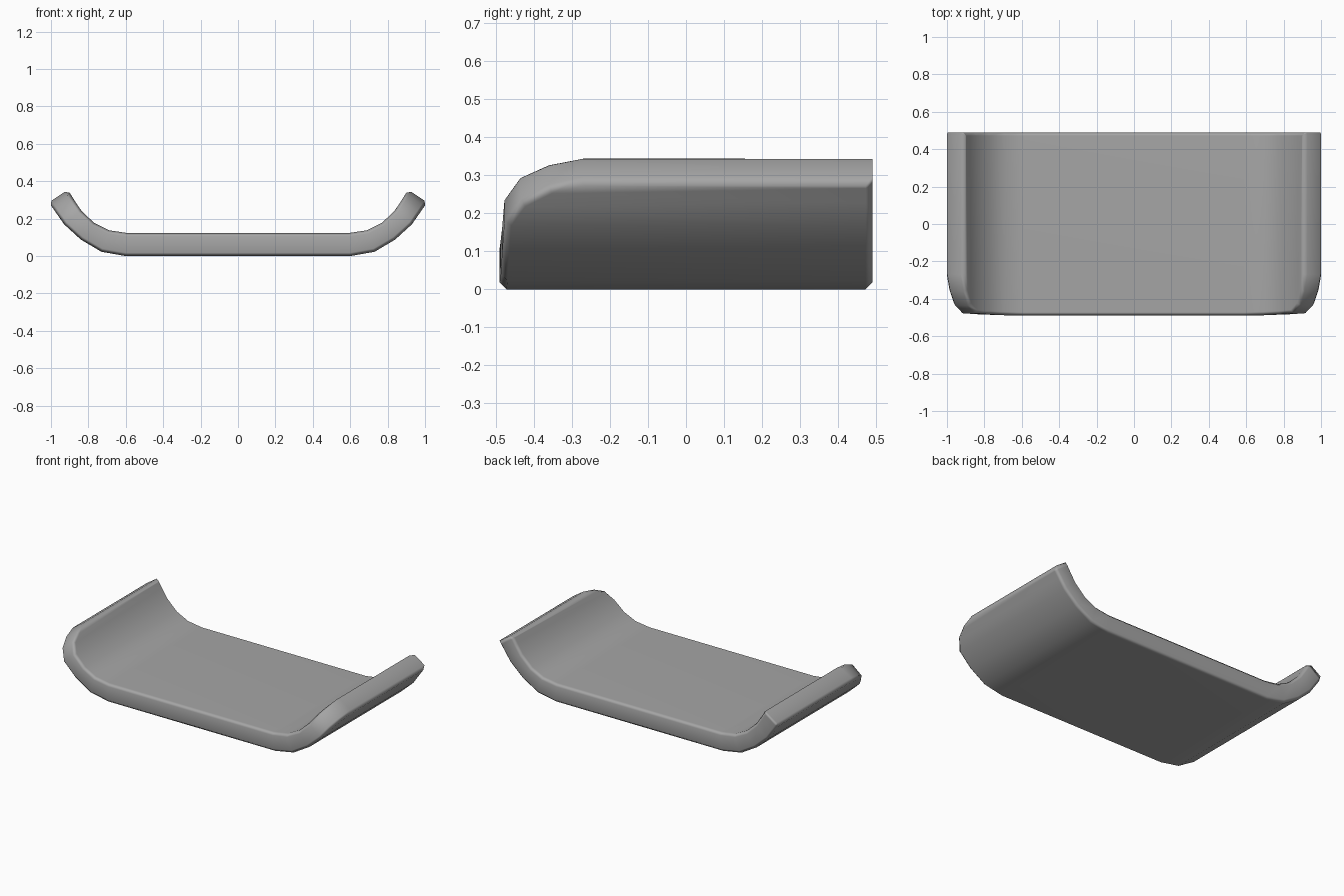
import bpy, bmesh

if "Cube" in bpy.data.objects:
    bpy.data.objects.remove(bpy.data.objects["Cube"])

# Right half cross-sections: inner (x, z), outer (x, z), front y.
# The last few sections step back in y to round the front corners.
HALF = [
    (0.59, 0.123, 0.60, 0.000, -0.490),
    (0.69, 0.138, 0.73, 0.023, -0.487),
    (0.77, 0.178, 0.84, 0.088, -0.483),
    (0.84, 0.245, 0.93, 0.170, -0.477),
    (0.878, 0.303, 0.970, 0.228, -0.435),
    (0.898, 0.336, 0.996, 0.265, -0.360),
    (0.912, 0.353, 1.012, 0.286, -0.270),
]
BACK = 0.49
BEVEL = 0.018

sections = [(-a, b, -c, d, y) for a, b, c, d, y in reversed(HALF)] + HALF

# Curved plate as a strip of boxes, one between each pair of sections
bm = bmesh.new()
cols = []
for xi, zi, xo, zo, y in sections:
    cols.append([bm.verts.new(p) for p in (
        (xi, y, zi), (xi, BACK, zi), (xo, BACK, zo), (xo, y, zo))])
for a, b in zip(cols, cols[1:]):
    for i in range(4):
        j = (i + 1) % 4
        bm.faces.new((a[i], a[j], b[j], b[i]))
bm.faces.new(cols[0])
bm.faces.new(cols[-1][::-1])
bmesh.ops.recalc_face_normals(bm, faces=bm.faces)

# Softened rim around the inner and outer surfaces
pairs = [(a[i], b[i]) for a, b in zip(cols, cols[1:]) for i in range(4)]
for c in (cols[0], cols[-1]):
    pairs += [(c[0], c[1]), (c[2], c[3])]
rim = [bm.edges.get(p) for p in pairs]
bmesh.ops.bevel(bm, geom=rim, offset=BEVEL, offset_type='OFFSET', segments=1,
                profile=0.5, affect='EDGES', clamp_overlap=False)

mesh = bpy.data.meshes.new("curved_plate")
bm.to_mesh(mesh)
bm.free()
plate = bpy.data.objects.new("curved_plate", mesh)
bpy.context.collection.objects.link(plate)
bpy.context.view_layer.objects.active = plate
plate.select_set(True)
bpy.ops.object.shade_smooth()

# Keep the large surfaces evenly shaded next to the softened rim
weighted = plate.modifiers.new("even_shading", 'WEIGHTED_NORMAL')
weighted.weight = 50

# Mid-dark grey
grey = bpy.data.materials.new("dark_grey")
grey.diffuse_color = (0.38, 0.38, 0.38, 1)
grey.use_nodes = True
grey.node_tree.nodes["Principled BSDF"].inputs["Base Color"].default_value = grey.diffuse_color
mesh.materials.append(grey)
